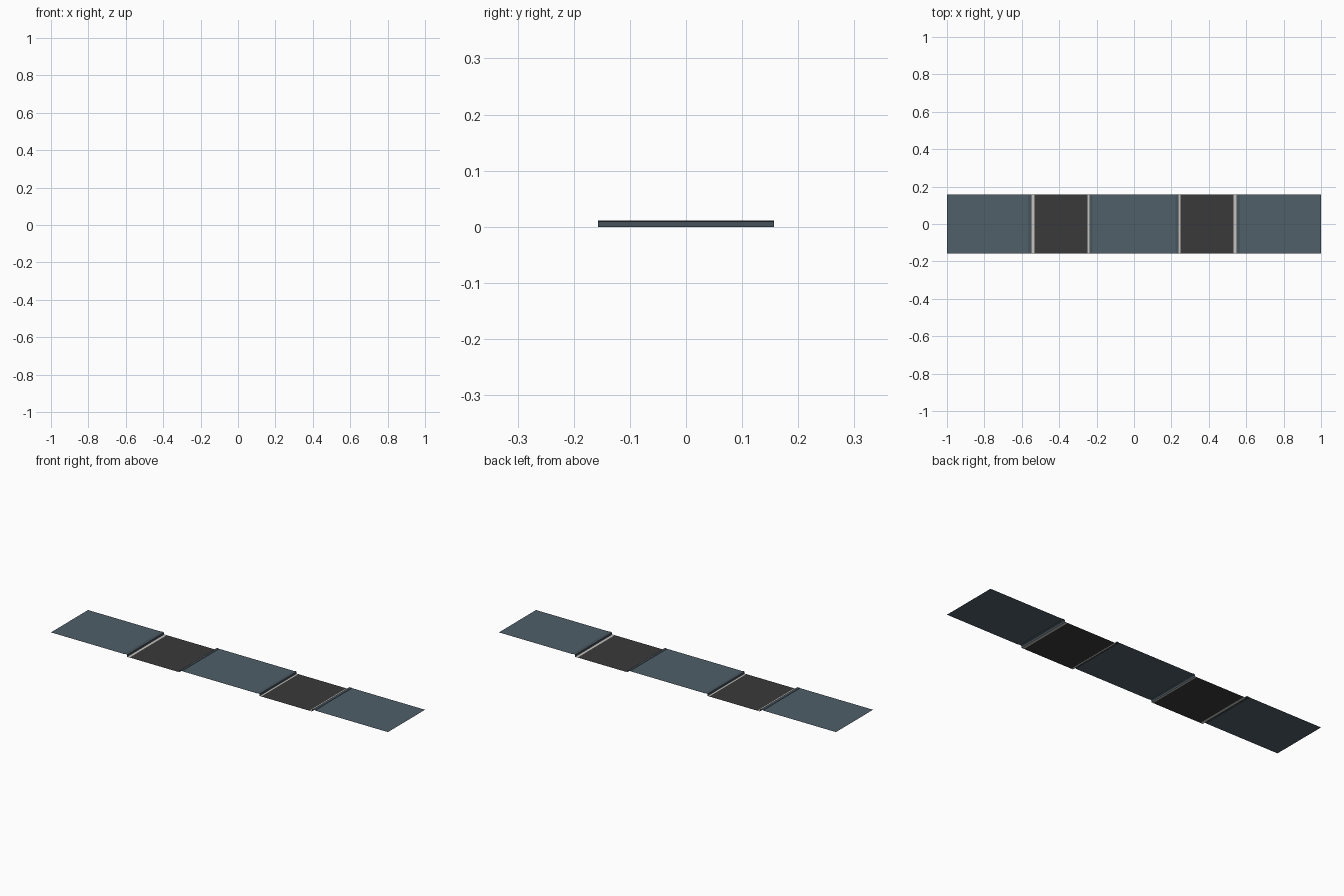
import bpy

if "Cube" in bpy.data.objects:
    bpy.data.objects.remove(bpy.data.objects["Cube"])

HALF = 0.157   # half the length of the road section along y


def material(name, rgb):
    m = bpy.data.materials.new(name)
    m.diffuse_color = (*rgb, 1)
    m.use_nodes = True
    m.node_tree.nodes["Principled BSDF"].inputs["Base Color"].default_value = m.diffuse_color
    return m


PAVING = material("slate paving", (0.080, 0.115, 0.142))
ASPHALT = material("dark asphalt", (0.042, 0.042, 0.042))
KERB = material("dark slate kerb", (0.065, 0.090, 0.110))
LINE = material("light line", (0.55, 0.54, 0.52))


def sheet(name, profile, mat):
    """Sweep an open x-z profile along y as a single thin sheet."""
    if profile[0][0] > profile[-1][0]:
        profile = profile[::-1]
    n = len(profile)
    verts = [(x, y, z) for y in (-HALF, HALF) for x, z in profile]
    faces = [(i, i + 1, n + i + 1, n + i) for i in range(n - 1)]
    mesh = bpy.data.meshes.new(name)
    mesh.from_pydata(verts, [], faces)
    mesh.materials.append(mat)
    obj = bpy.data.objects.new(name, mesh)
    bpy.context.collection.objects.link(obj)
    return obj


# Raised central median
sheet("median", [(-0.222, 0.010), (0.222, 0.010)], PAVING)

for s, side in ((-1, "left"), (1, "right")):
    def part(name, profile, mat):
        sheet(side + "_" + name, [(s * x, z) for x, z in profile], mat)

    # Kerb beside the median, with a small bevel
    part("inner_kerb", [(0.222, 0.010), (0.223, 0.0115), (0.234, 0.0115),
                        (0.237, 0.0095), (0.238, 0.0)], KERB)
    # Painted edge line, roadway, outer line
    part("inner_line", [(0.238, 0.0), (0.248, 0.0)], LINE)
    part("roadway", [(0.248, 0.0), (0.533, 0.0)], ASPHALT)
    part("outer_line", [(0.533, 0.0), (0.548, 0.0)], LINE)
    # Outer kerb and pavement
    part("outer_kerb", [(0.548, 0.0), (0.549, 0.0095), (0.552, 0.0115),
                        (0.566, 0.0115), (0.567, 0.010)], KERB)
    part("pavement", [(0.567, 0.010), (1.0, 0.010)], PAVING)
